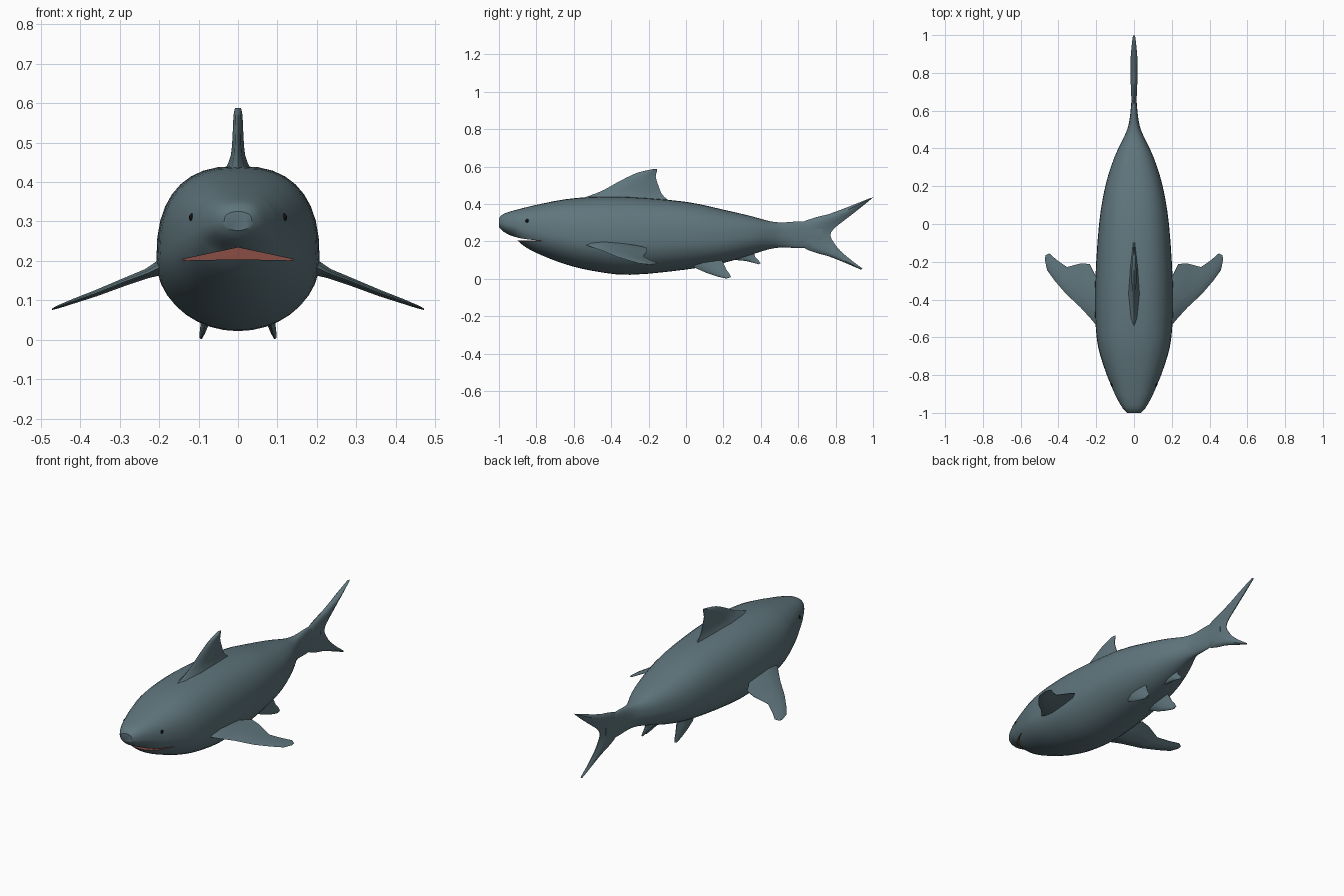
import bpy, bmesh, math
from mathutils import Vector

if "Cube" in bpy.data.objects:
    bpy.data.objects.remove(bpy.data.objects["Cube"])


def material(name, rgb):
    m = bpy.data.materials.new(name)
    m.diffuse_color = (*rgb, 1)
    m.use_nodes = True
    m.node_tree.nodes["Principled BSDF"].inputs["Base Color"].default_value = m.diffuse_color
    return m


SKIN = material("skin", (0.115, 0.18, 0.205))
MOUTH = material("mouth_red", (0.25, 0.075, 0.06))
BLACK = material("eye_black", (0.005, 0.005, 0.005))


def smooth_rows(rows, n):
    """Catmull-Rom interpolation between rows of numbers."""
    out = []
    for i in range(len(rows) - 1):
        a, b, c, d = (rows[min(max(k, 0), len(rows) - 1)] for k in range(i - 1, i + 3))
        for s in range(n):
            t = s / n
            out.append([0.5 * (2 * q + (r - p) * t + (2 * p - 5 * q + 4 * r - w) * t * t
                               + (3 * q - p - 3 * r + w) * t ** 3)
                        for p, q, r, w in zip(a, b, c, d)])
    return out + [list(rows[-1])]


def loft(name, rings, mats, index=0):
    bm = bmesh.new()
    vs = [[bm.verts.new(p) for p in r] for r in rings]
    n = len(vs[0])
    for r0, r1 in zip(vs, vs[1:]):
        for i in range(n):
            bm.faces.new((r0[i], r0[(i + 1) % n], r1[(i + 1) % n], r1[i]))
    bm.faces.new(vs[0])
    bm.faces.new(vs[-1])
    bmesh.ops.recalc_face_normals(bm, faces=bm.faces)
    for f in bm.faces:
        f.material_index = index
    me = bpy.data.meshes.new(name)
    bm.to_mesh(me)
    bm.free()
    ob = bpy.data.objects.new(name, me)
    for m in mats:
        me.materials.append(m)
    bpy.context.collection.objects.link(ob)
    return ob


def activate(ob):
    bpy.ops.object.select_all(action='DESELECT')
    ob.select_set(True)
    bpy.context.view_layer.objects.active = ob


def shade(ob, angle=45):
    activate(ob)
    bpy.ops.object.shade_smooth_by_angle(angle=math.radians(angle))


def fin(name, rows, normal=(1, 0, 0), steps=1, mirror=False):
    """Rows: leading x,y,z, trailing x,y,z, half thickness; lens-shaped sections."""
    nrm = Vector(normal).normalized()
    lens = [(0, 0), (.08, .5), (.35, 1), (.7, .65), (1, .12),
            (1, -.12), (.7, -.65), (.35, -1), (.08, -.5)]
    rings = []
    for r in smooth_rows(rows, steps):
        a, b = Vector(r[:3]), Vector(r[3:6])
        rings.append([a.lerp(b, u) + nrm * r[6] * h for u, h in lens])
    ob = loft(name, rings, [SKIN])
    if mirror:
        ob.modifiers.new("mirror", 'MIRROR')
    shade(ob, 50)
    return ob


# Body: y, half width, widest height, top, bottom
stations = [
    (-1.0, .035, .30, .325, .277), (-.975, .06, .295, .348, .252),
    (-.92, .092, .285, .366, .222), (-.89, .106, .275, .374, .195),
    (-.85, .123, .265, .384, .165), (-.78, .151, .25, .40, .13),
    (-.65, .19, .225, .425, .08), (-.5, .205, .205, .438, .043),
    (-.3, .205, .20, .438, .022), (0, .185, .205, .412, .05),
    (.2, .152, .21, .37, .085), (.35, .105, .225, .335, .13),
    (.45, .058, .235, .308, .16), (.52, .03, .235, .302, .168),
    (.62, .016, .235, .308, .165), (.73, .01, .235, .30, .18)]
rings = []
for y, w, zc, zt, zb in smooth_rows(stations, 3):
    ring = []
    for k in range(36):
        a = 2 * math.pi * k / 36
        c, s = math.cos(a), math.sin(a)
        p = .8 if s > 0 else 1.0
        h = (zt - zc) if s > 0 else (zc - zb)
        ring.append((w * math.copysign(abs(c) ** p, c), y,
                     zc + h * math.copysign(abs(s) ** p, s)))
    rings.append(ring)
body = loft("body", rings, [SKIN, MOUTH])

# Mouth slit cut out of the head, with red inside
profile = [(-.155, .201), (0, .204), (.155, .201), (0, .234)]
cutter = loft("mouth_cutter", [[(x, y, z) for x, z in profile] for y in (-1.1, -.775)],
              [SKIN, MOUTH], 1)
cutter.hide_render = True
cut = body.modifiers.new("mouth", 'BOOLEAN')
cut.operation = 'DIFFERENCE'
cut.solver = 'EXACT'
cut.object = cutter
activate(body)
bpy.ops.object.modifier_apply(modifier="mouth")
bpy.data.objects.remove(cutter)
shade(body, 40)

# Eyes
for side, label in ((1, "left"), (-1, "right")):
    bpy.ops.mesh.primitive_uv_sphere_add(segments=16, ring_count=8, radius=.01,
                                         location=(side * .117, -.848, .31))
    eye = bpy.context.object
    eye.name = label + "_eye"
    eye.scale = (.7, 1, 1)
    eye.data.materials.append(BLACK)
    shade(eye)

# Dorsal fin
fin("dorsal_fin", [
    (0, -.62, .41, 0, -.05, .39, .045), (0, -.52, .443, 0, -.10, .425, .03),
    (0, -.44, .475, 0, -.13, .455, .018), (0, -.36, .52, 0, -.148, .50, .014),
    (0, -.27, .564, 0, -.162, .545, .012), (0, -.21, .58, 0, -.155, .575, .01),
    (0, -.175, .587, 0, -.155, .588, .007)], steps=2)

# Tail fin, from lower tip to upper tip
fin("tail_fin", [
    (0, .935, .05, 0, .945, .055, .005), (0, .86, .082, 0, .89, .095, .011),
    (0, .76, .122, 0, .825, .15, .015), (0, .65, .155, 0, .79, .195, .015),
    (0, .55, .235, 0, .772, .232, .013), (0, .64, .312, 0, .79, .268, .015),
    (0, .76, .345, 0, .845, .312, .019), (0, .88, .39, 0, .92, .37, .017),
    (0, .985, .432, 0, 1.0, .435, .007)], steps=2)

# Pectoral fins
fin("pectoral_fins", [
    (.15, -.56, .19, .15, -.25, .19, .03), (.205, -.53, .18, .20, -.28, .18, .018),
    (.23, -.50, .168, .235, -.212, .167, .012), (.285, -.44, .148, .28, -.208, .149, .01),
    (.36, -.37, .118, .355, -.228, .12, .008), (.42, -.30, .097, .41, -.19, .1, .006),
    (.46, -.245, .082, .448, -.156, .086, .004), (.472, -.19, .077, .468, -.165, .079, .002)],
    normal=(.35, 0, 1), mirror=True)

# Pelvic fins
fin("pelvic_fins", [
    (.065, 0, .11, .065, .17, .13, .025), (.078, .05, .058, .08, .20, .085, .016),
    (.085, .11, .032, .085, .215, .05, .01), (.09, .17, .012, .091, .232, .028, .007),
    (.094, .215, .002, .095, .24, .01, .004)], normal=(1, 0, .2), mirror=True)

# Anal fin
fin("anal_fin", [
    (0, .20, .12, 0, .40, .17, .022), (0, .25, .102, 0, .365, .135, .014),
    (0, .32, .096, 0, .37, .118, .009), (0, .39, .078, 0, .40, .085, .004)])
